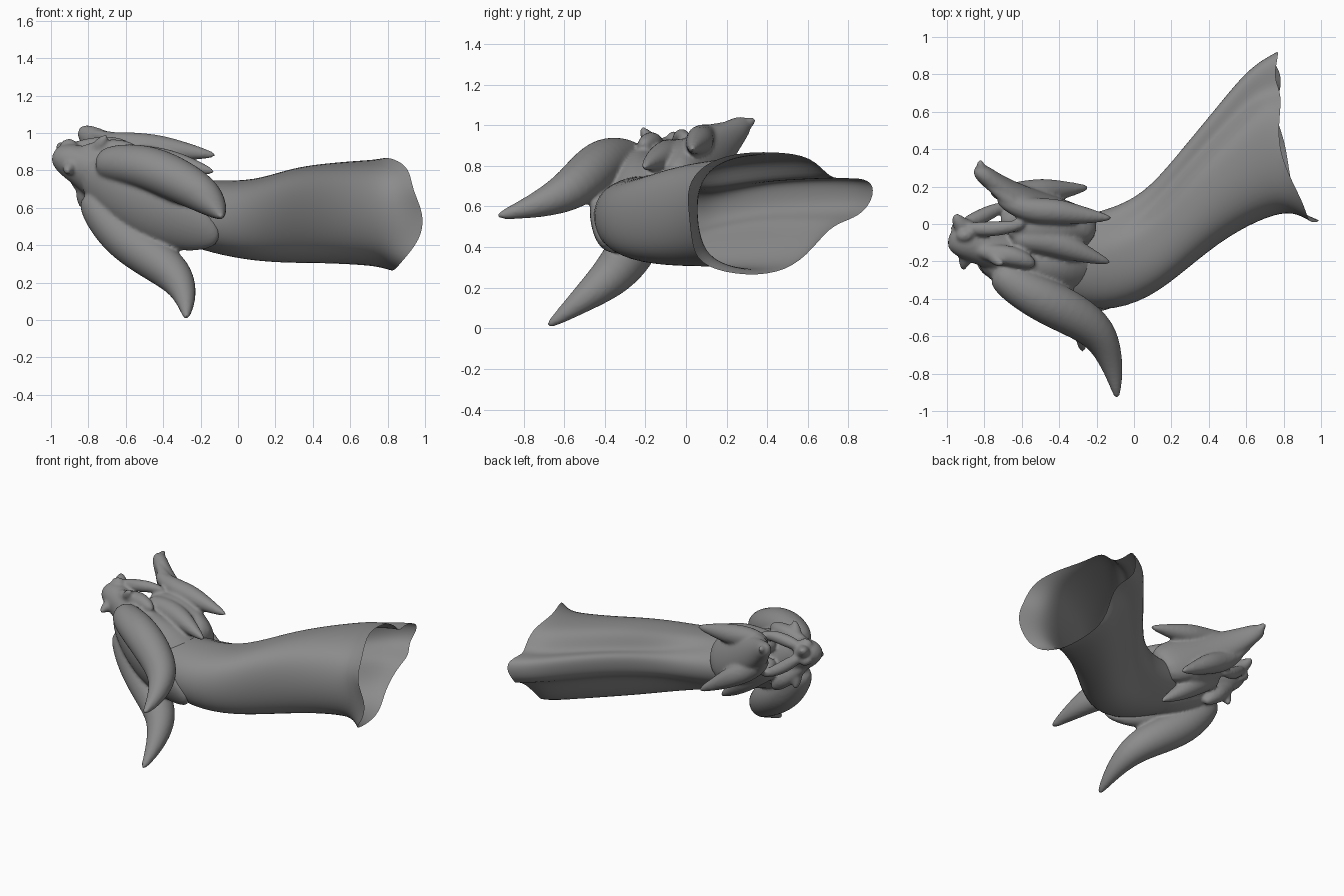
import bpy, bmesh, math
from mathutils import Vector

if "Cube" in bpy.data.objects:
    bpy.data.objects.remove(bpy.data.objects["Cube"])

# The head is symmetric about a tilted plane N.p = D
N = Vector((0.3, -0.4, 0.87)).normalized()
D = 0.51
grey = bpy.data.materials.new("dark_grey")
grey.diffuse_color = (0.26, 0.26, 0.26, 1)
grey.use_nodes = True
grey.node_tree.nodes["Principled BSDF"].inputs["Base Color"].default_value = grey.diffuse_color


def mid(x, y):
    """Point on the symmetry plane."""
    return Vector((x, y, (D - N.x * x - N.y * y) / N.z))


def reflect(p):
    p = Vector(p)
    return p - 2 * (N.dot(p) - D) * N


def tube(bm, path, sides=12):
    """Closed elliptical loft; path holds (point, side radius, other radius)."""
    rings = []
    for i, (p, w, h) in enumerate(path):
        a = path[max(i - 1, 0)][0]
        b = path[min(i + 1, len(path) - 1)][0]
        t = (b - a).normalized()
        s = (N - N.dot(t) * t).normalized()
        u = t.cross(s)
        rings.append([bm.verts.new(p + s * w * math.cos(k * math.tau / sides)
                                   + u * h * math.sin(k * math.tau / sides))
                      for k in range(sides)])
    for r0, r1 in zip(rings, rings[1:]):
        for k in range(sides):
            j = (k + 1) % sides
            bm.faces.new((r0[k], r0[j], r1[j], r1[k]))
    bm.faces.new(rings[0][::-1])
    bm.faces.new(rings[-1])


def pair(bm, pts, flat=1):
    """A tapered spike and its mirror image; pts hold (x, y, z, radius)."""
    for f in (Vector, reflect):
        tube(bm, [(f(p[:3]), p[3], p[3] * flat) for p in pts])


def centre(bm, pts):
    """A part on the symmetry plane; pts hold (x, y, width, height)."""
    tube(bm, [(mid(x, y), w, h) for x, y, w, h in pts])


def finish(name, bm, mods):
    bmesh.ops.recalc_face_normals(bm, faces=bm.faces)
    me = bpy.data.meshes.new(name)
    bm.to_mesh(me)
    bm.free()
    me.materials.append(grey)
    ob = bpy.data.objects.new(name, me)
    bpy.context.collection.objects.link(ob)
    for kind, props in mods:
        m = ob.modifiers.new(kind.title(), kind)
        for k, v in props.items():
            setattr(m, k, v)
    for p in me.polygons:
        p.use_smooth = True
    return ob


bm = bmesh.new()
# Skull and snout
centre(bm, [(-.1, -.2, .08, .1), (-.25, -.2, .15, .2), (-.42, -.2, .21, .18),
            (-.6, -.18, .2, .14), (-.74, -.14, .15, .11), (-.85, -.11, .11, .1),
            (-.93, -.09, .09, .09), (-.99, -.08, .04, .05)])
# Forehead shield between the horns, running back over the neck
centre(bm, [(-.82, -.17, .1, .06), (-.7, -.25, .16, .09), (-.5, -.33, .2, .11),
            (-.32, -.37, .18, .1), (-.18, -.4, .12, .06), (-.1, -.42, .04, .02)])
# Lower jaw and chin
centre(bm, [(-.22, -.04, .14, .1), (-.36, .02, .18, .1), (-.5, .08, .16, .085),
            (-.65, .16, .11, .065), (-.76, .23, .08, .055), (-.82, .28, .055, .05),
            (-.845, .3, .025, .025)])
centre(bm, [(-.78, .25, .04, .03), (-.82, .3, .035, .03), (-.825, .345, .012, .012)])
# Nose horn and beak tip
centre(bm, [(-.86, -.12, .06, .06), (-.91, -.19, .04, .04), (-.915, -.25, .012, .012)])
centre(bm, [(-.86, -.05, .07, .07), (-.93, -.01, .05, .05), (-.96, .055, .015, .02)])
# Large swept horns
pair(bm, [(-.74, -.24, .83, .08), (-.66, -.31, .84, .105), (-.5, -.4, .825, .125),
          (-.33, -.48, .755, .125), (-.18, -.58, .67, .105), (-.125, -.72, .61, .07),
          (-.1, -.84, .575, .04), (-.09, -.935, .55, .015)])
# Upper cheek spines
pair(bm, [(-.74, .14, .97, .035), (-.58, .07, .94, .07), (-.42, .07, .92, .075),
          (-.27, .045, .9, .05), (-.11, .03, .88, .014)])
# Lower cheek spines
pair(bm, [(-.66, -.08, .87, .06), (-.5, -.08, .86, .08), (-.36, -.12, .84, .075),
          (-.24, -.17, .82, .045), (-.12, -.21, .79, .014)])
# Cheek webs joining spines, jaw and skull
pair(bm, [(-.68, -.05, .87, .04), (-.55, -.02, .86, .09), (-.4, -.03, .82, .1),
          (-.28, -.03, .76, .07), (-.2, -.02, .72, .02)], 1.1)
# Brow ridges, brow spikes and nostrils
pair(bm, [(-.86, -.13, .9, .03), (-.76, -.16, .9, .055), (-.64, -.17, .92, .06),
          (-.52, -.22, .9, .03)])
pair(bm, [(-.76, -.15, .9, .05), (-.73, -.2, .95, .035), (-.7, -.22, .99, .014)])
pair(bm, [(-.86, -.06, .93, .03), (-.91, -.06, .94, .04), (-.95, -.07, .92, .025)])
# Upper lip ridges and lower lip ridges
pair(bm, [(-.9, -.02, .92, .03), (-.8, -.03, .93, .045), (-.68, -.02, .95, .04),
          (-.58, .0, .94, .02)])
pair(bm, [(-.82, .25, 1.0, .02), (-.7, .14, .98, .035), (-.55, .06, .96, .03)])
finish("horned_head", bm, [
    ("SUBSURF", dict(levels=2, render_levels=2)),
    ("REMESH", dict(mode='VOXEL', voxel_size=0.011, use_smooth_shade=True)),
    ("SMOOTH", dict(factor=0.5, iterations=5))])

# Hollow neck: rounded belly with a keel along the inner back
half = [(-1, 0), (-.95, .45), (-.78, .82), (-.38, 1), (.05, 1), (.4, .82),
        (.56, .38), (.75, .34), (.96, .26), (1, 0)]
section = half + [(u, -v) for u, v in half[-2:0:-1]]
# inner edge x, y; outer edge x, y; bottom, top; keel amount
stations = [(-.52, -.02, -.62, -.32, .53, .76, 0), (-.3, .04, -.38, -.42, .42, .76, .1),
            (-.07, .1, -.17, -.48, .345, .75, .4), (.09, .2, .08, -.41, .31, .745, .8),
            (.27, .42, .3, -.23, .3, .81, 1), (.42, .6, .5, -.07, .3, .835, 1),
            (.58, .8, .72, .04, .29, .85, 1), (.68, .88, .86, .065, .28, .855, 1),
            (.77, .93, 1.0, .015, .26, .865, 1)]
bm = bmesh.new()
rings = []
for si, (lx, ly, rx, ry, z0, z1, keel) in enumerate(stations):
    ring = []
    for k, (u, v) in enumerate(section):
        a = math.tau * k / len(section)
        u0, v0 = -math.cos(a), math.sin(a)
        u, v = u0 + (u - u0) * keel, v0 + (v - v0) * keel
        p = Vector(((lx + rx) / 2 + (lx - rx) / 2 * u,
                    (ly + ry) / 2 + (ly - ry) / 2 * u,
                    (z0 + z1) / 2 + (z1 - z0) / 2 * v + .1 * keel * max(u, 0)))
        # torn rim, pulled back above and below
        if si >= len(stations) - 2:
            pull = .11 * abs(v) + .03 * math.sin(k * 2.1)
            p -= Vector((.85, .5, 0)) * pull * (1 if si == len(stations) - 1 else .4)
        ring.append(bm.verts.new(p))
    rings.append(ring)
for r0, r1 in zip(rings, rings[1:]):
    for k in range(len(section)):
        j = (k + 1) % len(section)
        bm.faces.new((r0[k], r0[j], r1[j], r1[k]))
finish("hollow_neck", bm, [("SUBSURF", dict(levels=2, render_levels=2))])
